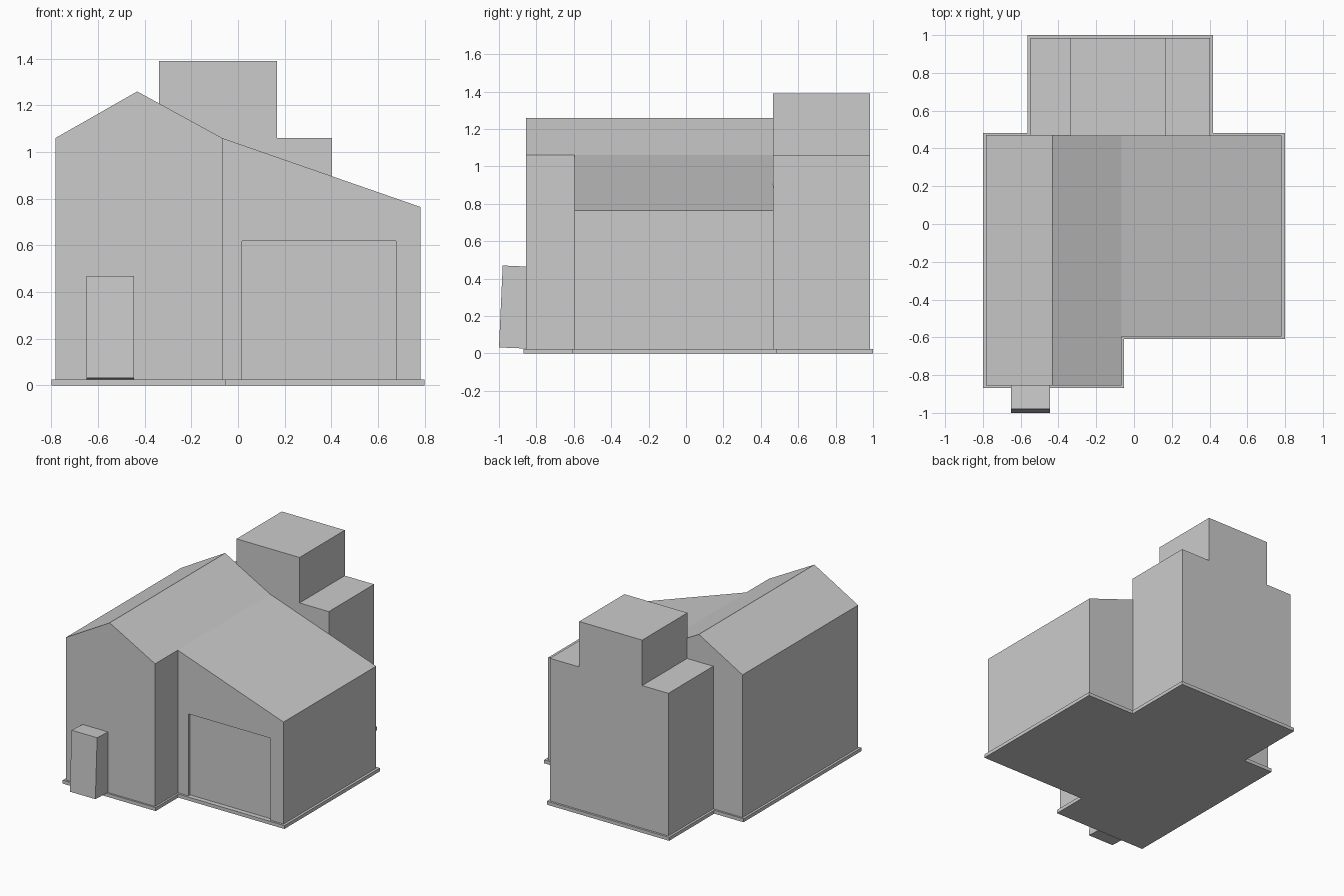
import bpy, bmesh
from mathutils import Vector

if "Cube" in bpy.data.objects:
    bpy.data.objects.remove(bpy.data.objects["Cube"])


def prism(name, points, to_3d, depth):
    """Extrude a flat profile along a direction into a closed solid."""
    bm = bmesh.new()
    face = bm.faces.new([bm.verts.new(to_3d(a, b)) for a, b in points])
    out = bmesh.ops.extrude_face_region(bm, geom=[face])
    moved = [v for v in out["geom"] if isinstance(v, bmesh.types.BMVert)]
    bmesh.ops.translate(bm, vec=Vector(depth), verts=moved)
    bmesh.ops.recalc_face_normals(bm, faces=bm.faces)
    mesh = bpy.data.meshes.new(name)
    bm.to_mesh(mesh)
    bm.free()
    obj = bpy.data.objects.new(name, mesh)
    bpy.context.collection.objects.link(obj)
    return obj


def front_profile(name, points, y0, y1):
    return prism(name, points, lambda x, z: (x, y0, z), (0, y1 - y0, 0))


SLAB = 0.025   # slab top
EAVE = 1.06

# Foundation slab following the plan outline
plan = [(-0.80, -0.868), (-0.053, -0.868), (-0.053, -0.61), (0.80, -0.61),
        (0.80, 0.483), (0.417, 0.483), (0.417, 1.0), (-0.565, 1.0),
        (-0.565, 0.483), (-0.80, 0.483)]
prism("foundation_slab", plan, lambda x, y: (x, y, 0), (0, 0, SLAB))

# Gabled main house
front_profile("gabled_house", [
    (-0.783, SLAB), (-0.067, SLAB), (-0.067, EAVE),
    (-0.432, 1.26), (-0.783, EAVE)], -0.855, 0.47)

# Garage wing with a lean-to roof
wing = front_profile("garage_wing", [
    (-0.067, SLAB), (0.782, SLAB), (0.782, 0.765), (-0.067, EAVE)],
    -0.595, 0.468)

# Shallow garage door recess
cutter = front_profile("garage_door_cutter", [
    (0.018, 0.0), (0.677, 0.0), (0.677, 0.62), (0.018, 0.62)], -0.7, -0.575)
cutter.hide_render = True
cutter.hide_set(True)
cut = wing.modifiers.new("door_recess", "BOOLEAN")
cut.operation = "DIFFERENCE"
cut.solver = "EXACT"
cut.object = cutter

# Rear block with raised centre tower
front_profile("rear_block", [
    (-0.548, SLAB), (0.403, SLAB), (0.403, EAVE), (0.168, EAVE),
    (0.168, 1.39), (-0.338, 1.39), (-0.338, EAVE), (-0.548, EAVE)],
    0.466, 0.985)

# Slightly tilted entrance box
prism("entrance_box", [
    (-1.0, 0.032), (-0.98, 0.47), (-0.84, 0.464), (-0.85, 0.026)],
    lambda y, z: (-0.65, y, z), (0.205, 0, 0))
